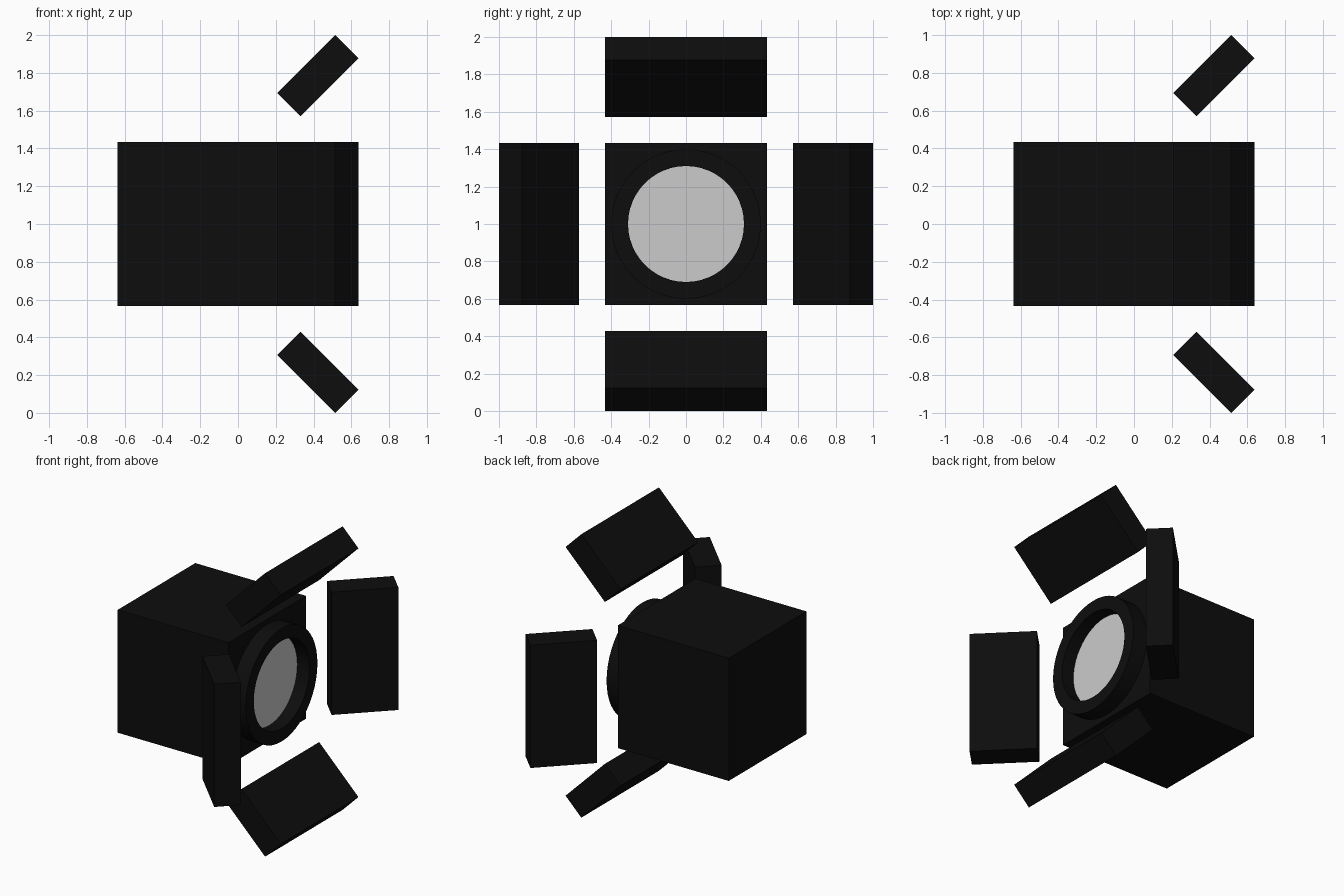
import bpy, bmesh, math
from mathutils import Matrix

if "Cube" in bpy.data.objects:
    bpy.data.objects.remove(bpy.data.objects["Cube"])

S = 0.866          # housing cube size
FRONT = -0.637 + S # x of the housing's front face
CZ = 1.0           # height of the optical axis
SEG = 48

black = bpy.data.materials.new("black_paint")
black.diffuse_color = (0.004, 0.004, 0.004, 1)
black.use_nodes = True
black.node_tree.nodes["Principled BSDF"].inputs["Base Color"].default_value = black.diffuse_color


def add(name, bm, mat=None):
    bmesh.ops.recalc_face_normals(bm, faces=bm.faces)
    mesh = bpy.data.meshes.new(name)
    bm.to_mesh(mesh)
    bm.free()
    ob = bpy.data.objects.new(name, mesh)
    bpy.context.collection.objects.link(ob)
    if mat:
        mesh.materials.append(mat)
    return ob


def box(name, matrix, size):
    bm = bmesh.new()
    bmesh.ops.create_cube(bm, size=1, matrix=matrix @ Matrix.Diagonal((*size, 1)))
    return add(name, bm, black)


def smooth(ob):
    bpy.ops.object.select_all(action='DESELECT')
    ob.select_set(True)
    bpy.context.view_layer.objects.active = ob
    bpy.ops.object.shade_smooth_by_angle(angle=math.radians(35))


# lamp housing
box("housing", Matrix.Translation((FRONT - S / 2, 0, CZ)), (S, S, S))

# four barn doors, flared 45 degrees around the optical axis
for i, side in enumerate(("top", "left", "bottom", "right")):
    m = (Matrix.Translation((0, 0, CZ))
         @ Matrix.Rotation(i * math.pi / 2, 4, 'X')
         @ Matrix.Translation((0.4225, 0, 0.7857))
         @ Matrix.Rotation(math.radians(-45), 4, 'Y'))
    box("barn_door_" + side, m, (S / 2, S, S / 5))

# lens ring: rectangular section spun around the optical axis
bm = bmesh.new()
section = [(FRONT - 0.02, 0.31), (FRONT - 0.02, 0.40), (0.34, 0.40), (0.34, 0.31)]
verts = [bm.verts.new((x, 0, CZ + r)) for x, r in section]
edges = [bm.edges.new((verts[i], verts[(i + 1) % 4])) for i in range(4)]
bmesh.ops.spin(bm, geom=verts + edges, cent=(0, 0, CZ), axis=(1, 0, 0),
               angle=2 * math.pi, steps=SEG, use_merge=True)
bmesh.ops.remove_doubles(bm, verts=bm.verts, dist=1e-4)
smooth(add("lens_ring", bm, black))

# glass lens disc recessed in the ring
bm = bmesh.new()
bmesh.ops.create_cone(bm, cap_ends=True, segments=SEG, radius1=0.312, radius2=0.312, depth=0.04,
                      matrix=Matrix.Translation((FRONT - 0.003, 0, CZ)) @ Matrix.Rotation(math.pi / 2, 4, 'Y'))
smooth(add("lens", bm))
